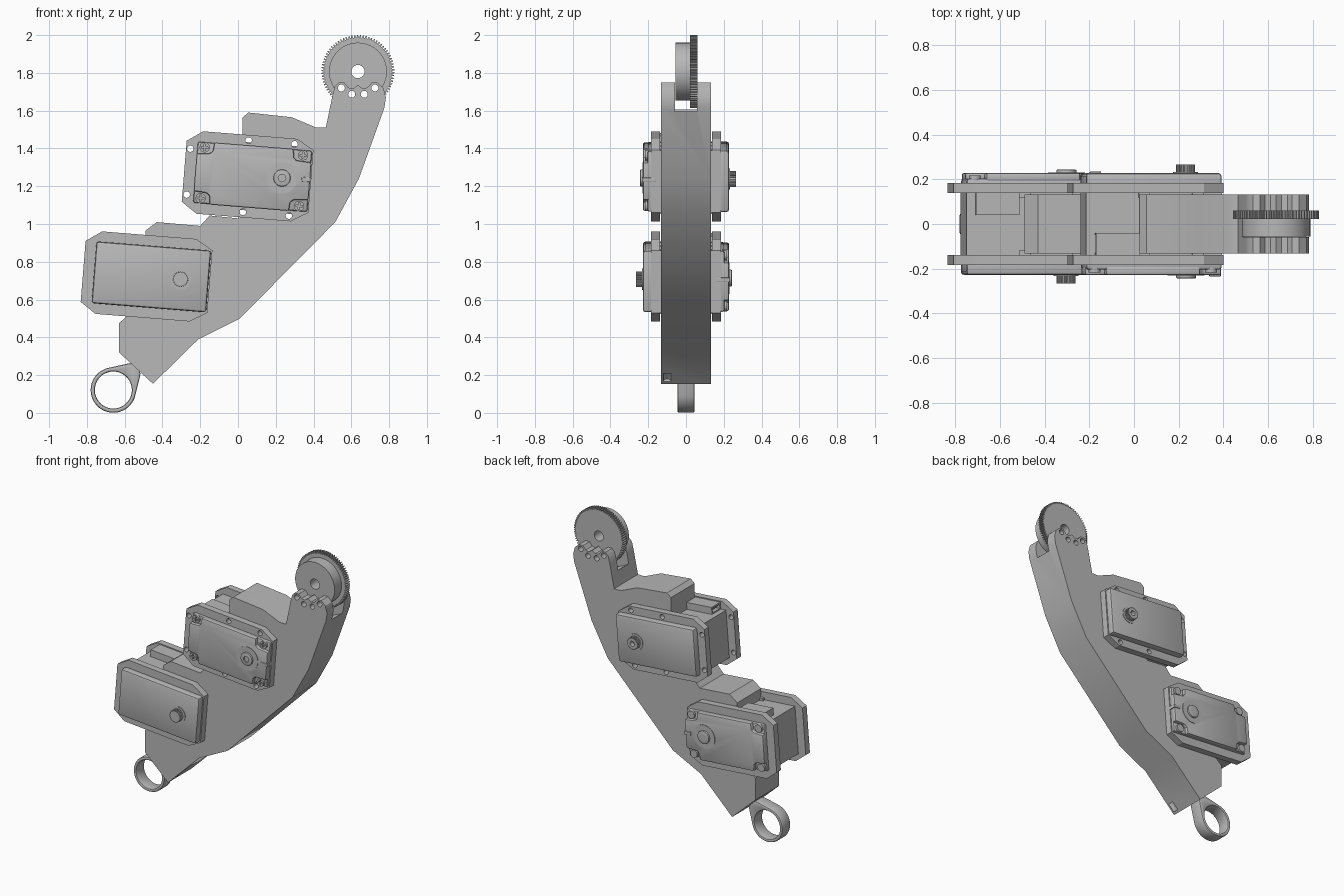
import bpy
import bmesh
from math import sin, cos, pi, radians
from mathutils import Matrix, Vector
from mathutils.geometry import convex_hull_2d

cube = bpy.data.objects.get("Cube")
if cube:
    bpy.data.objects.remove(cube)

grey = bpy.data.materials.new("plain_grey")
grey.use_nodes = True
colour = (0.48, 0.48, 0.48, 1)
grey.diffuse_color = colour
grey.node_tree.nodes["Principled BSDF"].inputs["Base Color"].default_value = colour
IDENTITY = Matrix.Identity(4)


# Helpers: outlines live in the x-z plane and are extruded along y
def circle(x, z, r, n=32):
    return [(x + r * cos(2 * pi * i / n), z + r * sin(2 * pi * i / n)) for i in range(n)]


def toothed(x, z, r_in, r_out, teeth):
    pts = []
    for t in range(teeth):
        for f, r in ((0, r_in), (0.3, r_in), (0.45, r_out), (0.8, r_out)):
            a = 2 * pi * (t + f) / teeth
            pts.append((x + r * cos(a), z + r * sin(a)))
    return pts


def rect(x0, x1, z0, z1):
    return [(x0, z0), (x1, z0), (x1, z1), (x0, z1)]


def prism(name, outlines, y0, y1, mat=IDENTITY):
    bm = bmesh.new()
    for pts in outlines:
        face = bm.faces.new([bm.verts.new((x, y0, z)) for x, z in pts])
        new = bmesh.ops.extrude_face_region(bm, geom=[face])["geom"]
        verts = [v for v in new if isinstance(v, bmesh.types.BMVert)]
        bmesh.ops.translate(bm, verts=verts, vec=(0, y1 - y0, 0))
    bm.transform(mat)
    bmesh.ops.recalc_face_normals(bm, faces=bm.faces)
    mesh = bpy.data.meshes.new(name)
    bm.to_mesh(mesh)
    bm.free()
    mesh.materials.append(grey)
    obj = bpy.data.objects.new(name, mesh)
    bpy.context.collection.objects.link(obj)
    return obj


def activate(obj):
    bpy.ops.object.select_all(action="DESELECT")
    obj.select_set(True)
    bpy.context.view_layer.objects.active = obj


def cut(obj, cutter, keep=False):
    activate(obj)
    mod = obj.modifiers.new("cut", "BOOLEAN")
    mod.operation = "DIFFERENCE"
    mod.solver = "EXACT"
    mod.object = cutter
    bpy.ops.object.modifier_apply(modifier=mod.name)
    if not keep:
        bpy.data.objects.remove(cutter)


def bevel(obj, width, segments=2):
    activate(obj)
    mod = obj.modifiers.new("bevel", "BEVEL")
    mod.width = width
    mod.segments = segments
    mod.limit_method = "ANGLE"
    mod.angle_limit = radians(40)
    bpy.ops.object.modifier_apply(modifier=mod.name)


def smooth(obj):
    activate(obj)
    bpy.ops.object.shade_smooth_by_angle(angle=radians(30))


# Arm frame
GEAR = (0.635, 1.807)
frame_outline = [
    (-0.45, 0.154), (-0.63, 0.32), (-0.63, 0.475), (-0.59, 0.51), (-0.47, 0.55),
    (-0.49, 0.965), (-0.43, 1.01), (-0.2, 0.99), (-0.15, 1.045), (0.0, 1.03),
    (0.025, 1.485), (0.025, 1.565), (0.055, 1.59), (0.285, 1.565), (0.415, 1.51),
    (0.465, 1.51), (0.5, 1.68), (0.512, 1.727), (0.532, 1.748), (0.563, 1.748),
    (0.585, 1.722), (0.61, 1.717), (0.635, 1.735), (0.66, 1.717), (0.685, 1.722),
    (0.707, 1.748), (0.738, 1.748), (0.77, 1.72), (0.783, 1.67), (0.775, 1.615),
    (0.64, 1.24), (0.515, 1.01), (0.01, 0.5), (-0.21, 0.39)]
frame = prism("arm_frame", [frame_outline], -0.132, 0.132)
cut(frame, prism("slot_cutter", [circle(*GEAR, 0.25, 48)], -0.058, 0.058))

# Sector gear, hub and the screw holes shared with the fork
gear = prism("gear_rim", [toothed(*GEAR, 0.18, 0.193, 78)], 0.022, 0.06)
hub = prism("gear_hub", [circle(*GEAR, 0.153, 64)], -0.055, 0.022)
fork_holes = [circle(x, z, 0.0185, 20)
              for x, z in ((0.547, 1.72), (0.602, 1.687), (0.668, 1.687), (0.725, 1.72))]
hole_cutter = prism("fork_hole_cutter", fork_holes, -0.3, 0.3)
cut(frame, hole_cutter, True)
for part in (gear, hub):
    cut(part, hole_cutter, True)
    cut(part, prism("bore_cutter", [circle(*GEAR, 0.035)], -0.3, 0.3))
    smooth(part)
bpy.data.objects.remove(hole_cutter)

# Small blind hole in the sloping foot of the frame
slope = Matrix.Translation((-0.415, -0.1, 0.187)) @ Matrix.Rotation(radians(45), 4, "Y")
cut(frame, prism("foot_hole_cutter", [circle(0, 0, 0.02, 20)], -0.03, 0.03,
                 slope @ Matrix.Rotation(radians(90), 4, "X")))

# Ring with a lug that joins the frame
cloud = circle(-0.66, 0.121, 0.12, 64) + circle(-0.572, 0.207, 0.055)
hull = convex_hull_2d([Vector(p) for p in cloud])
ring = prism("tendon_ring", [[cloud[i] for i in hull]], -0.046, 0.046)
cut(ring, prism("ring_cutter", [circle(-0.66, 0.121, 0.098, 48)], -0.2, 0.2))
bevel(ring, 0.009)
smooth(ring)

FLANGE_HOLES = [(x, s * z) for s in (1, -1)
                for x, z in ((-0.34, 0.122), (-0.036, 0.19), (0.208, 0.19))]
FLANGE = [(-0.363, -0.162), (-0.28, -0.219), (0.22, -0.219), (0.31, -0.166),
          (0.31, 0.166), (0.22, 0.219), (-0.28, 0.219), (-0.363, 0.162)]
COVER = [(-0.305, 0.1), (-0.235, 0.105), (-0.22, 0.12), (-0.215, 0.165),
         (0.205, 0.165), (0.21, 0.12), (0.225, 0.105), (0.305, 0.1)]
COVER += [(x, -z) for x, z in reversed(COVER)]


def servo(name, x, z, side, skip):
    """Servo whose output shaft points along side * y."""
    mat = (Matrix.Translation((x, 0, z)) @ Matrix.Rotation(radians(4.6), 4, "Y")
           @ Matrix.Scale(side, 4, (0, 1, 0)))

    def part(label, outlines, y0, y1, width=0):
        obj = prism(name + "_" + label, outlines, y0, y1, mat)
        if width:
            bevel(obj, width)
        return obj

    def holed(label, outline, hole, y0, y1):
        obj = part(label, [outline], y0, y1)
        cut(obj, part("cutter", [hole], y0 + 0.012, y1 + 0.1))
        smooth(obj)

    part("body", [rect(-0.305, 0.305, -0.164, 0.164)], -0.16, 0.16)

    # Mounting flanges, drilled through together with the frame
    holes = part("hole_cutter", [circle(*h, 0.017, 20) for h in FLANGE_HOLES], -0.4, 0.4)
    for label, y in (("shaft_flange", 0.138), ("cover_flange", -0.184)):
        obj = part(label, [FLANGE], y, y + 0.046)
        cut(obj, holes, True)
        smooth(obj)
    bpy.data.objects.remove(holes)
    drilled = [circle(*h, 0.017, 20) for i, h in enumerate(FLANGE_HOLES) if i != skip]
    cut(frame, part("frame_cutter", drilled, -0.4, 0.4))

    # Shaft side: plain case, collar and splined shaft
    smooth(part("shaft_case", [rect(-0.305, 0.303, -0.164, 0.164)], 0.15, 0.228, 0.014))
    part("shaft_collar", [circle(0.154, 0, 0.056)], 0.2, 0.232)
    holed("output_spline", toothed(0.154, 0, 0.037, 0.042, 25), circle(0.154, 0, 0.018, 20), 0.2, 0.266)

    # Cover side: base, notched lid, corner screws, idler cap and latch
    smooth(part("cover_base", [rect(-0.303, 0.303, -0.162, 0.162)], -0.203, -0.15, 0.01))
    smooth(part("cover_lid", [COVER], -0.228, -0.19, 0.009))
    for sx in (-0.265, 0.258):
        for sz in (-0.135, 0.135):
            screw = part("cover_screw", [circle(sx, sz, 0.027, 20)], -0.217, -0.19)
            for slot in (rect(sx - 0.018, sx + 0.018, sz - 0.004, sz + 0.004),
                         rect(sx - 0.004, sx + 0.004, sz - 0.018, sz + 0.018)):
                cut(screw, part("cutter", [slot], -0.23, -0.209))
    part("idler_plate", [circle(0.156, 0.006, 0.083, 40)], -0.231, -0.2)
    cap = part("idler_cap", [circle(0.156, 0.006, 0.045)], -0.243, -0.2, 0.005)
    cut(cap, part("cutter", [circle(0.156, 0.006, 0.02, 20)], -0.3, -0.234))
    smooth(cap)
    part("latch", [rect(0.26, 0.311, -0.003, 0.02)], -0.234, -0.16, 0.003)

    # Plug housing on top, with a row of pins
    housing = part("plug_housing", [rect(-0.265, -0.07, 0.15, 0.212)], -0.138, -0.04)
    cut(housing, part("cutter", [rect(-0.3, -0.15, 0.172, 0.202)], -0.128, -0.05))
    for i in range(4):
        y = -0.121 + i * 0.02
        part("plug_pin", [rect(-0.25, -0.14, 0.183, 0.191)], y, y + 0.008)

    # Small clips between the flanges and the body
    for cx in (-0.07, 0.17):
        for y in (-0.15, 0.118):
            part("clip", [rect(cx, cx + 0.05, -0.18, 0.18)], y, y + 0.032)


servo("lower_servo", -0.458, 0.72, -1, 1)
servo("upper_servo", 0.077, 1.25, 1, None)
smooth(frame)
